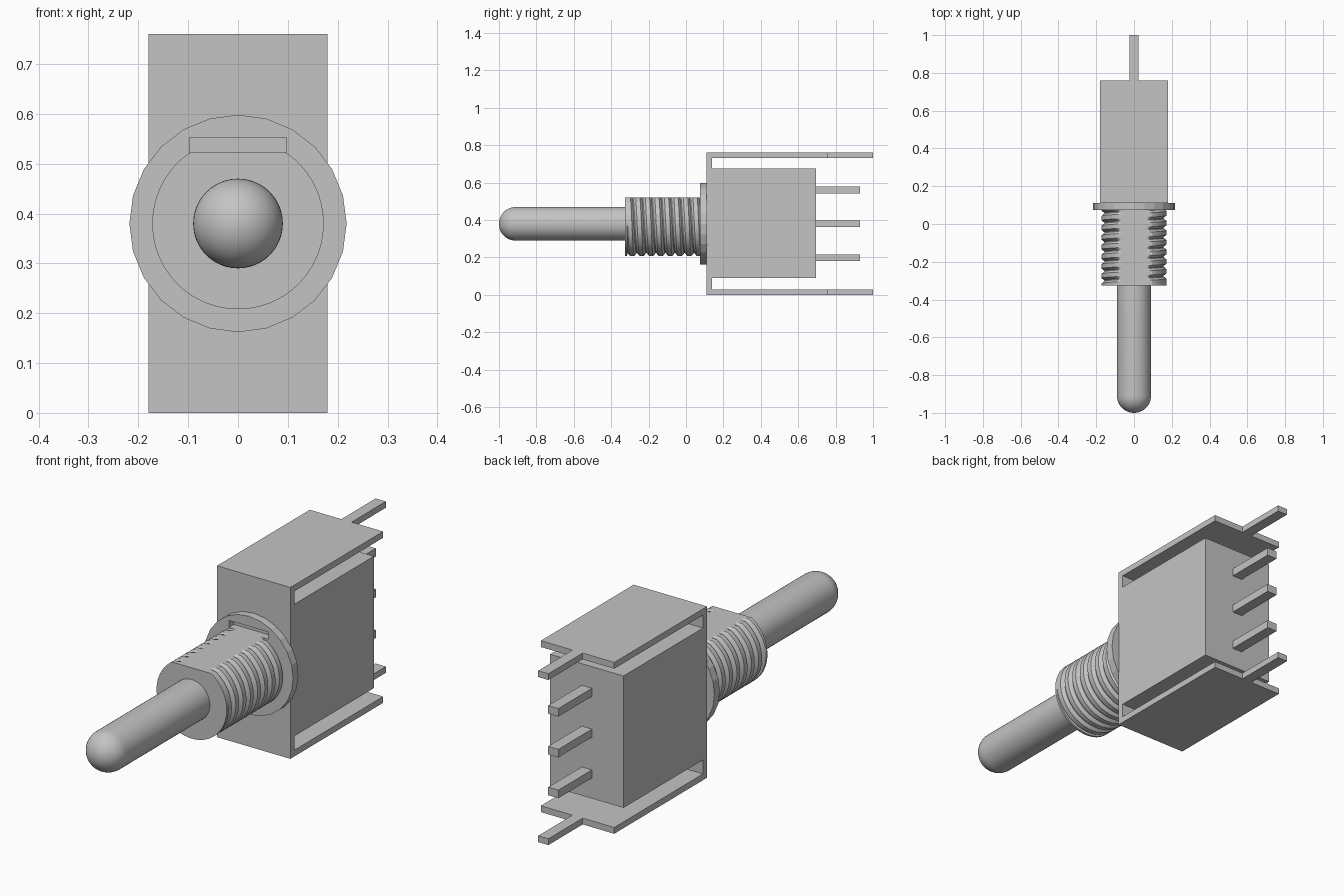
import bpy, bmesh, math
from mathutils import Matrix

if "Cube" in bpy.data.objects:
    bpy.data.objects.remove(bpy.data.objects["Cube"], do_unlink=True)

grey = bpy.data.materials.new("plain grey")
grey.use_nodes = True
COL = (0.55, 0.55, 0.55, 1)
grey.diffuse_color = COL
grey.node_tree.nodes["Principled BSDF"].inputs["Base Color"].default_value = COL

CZ = 0.38  # height of the lever axis


def finish(name, bm, smooth=None):
    bmesh.ops.remove_doubles(bm, verts=bm.verts, dist=1e-5)
    bmesh.ops.recalc_face_normals(bm, faces=bm.faces)
    me = bpy.data.meshes.new(name)
    bm.to_mesh(me)
    bm.free()
    me.materials.append(grey)
    ob = bpy.data.objects.new(name, me)
    bpy.context.collection.objects.link(ob)
    if smooth:
        bpy.ops.object.select_all(action='DESELECT')
        ob.select_set(True)
        bpy.context.view_layer.objects.active = ob
        bpy.ops.object.shade_smooth_by_angle(angle=math.radians(smooth))
    return ob


def box(name, x, y, z):
    bm = bmesh.new()
    size = [b - a for a, b in (x, y, z)]
    mid = [(a + b) / 2 for a, b in (x, y, z)]
    bmesh.ops.create_cube(bm, size=1, matrix=Matrix.Translation(mid) @ Matrix.Diagonal((*size, 1)))
    return finish(name, bm)


def lathe(name, profile, segs, smooth=None):
    """Revolve (radius, y) points around the lever axis."""
    bm = bmesh.new()
    vs = [bm.verts.new((r, y, CZ)) for r, y in profile]
    es = [bm.edges.new(p) for p in zip(vs, vs[1:])]
    bmesh.ops.spin(bm, geom=vs + es, cent=(0, 0, CZ), axis=(0, 1, 0),
                   angle=2 * math.pi, steps=segs)
    return finish(name, bm, smooth)


# Switch housing
box("housing", (-0.18, 0.18), (0.13, 0.695), (0.09, 0.675))

# C-shaped bracket, extruded across the width
W, T = 0.18, 0.028
outline = [(0.11, 0), (0.76, 0), (0.76, T), (0.138, T),
           (0.138, 0.76 - T), (0.76, 0.76 - T), (0.76, 0.76), (0.11, 0.76)]
bm = bmesh.new()
face = bm.faces.new([bm.verts.new((-W, y, z)) for y, z in outline])
ext = bmesh.ops.extrude_face_region(bm, geom=[face])
bmesh.ops.translate(bm, vec=(2 * W, 0, 0),
                    verts=[v for v in ext["geom"] if isinstance(v, bmesh.types.BMVert)])
finish("bracket", bm)

# Bracket tabs and contact pins
box("lower_bracket_tab", (-0.025, 0.025), (0.755, 1.0), (0, T))
box("upper_bracket_tab", (-0.025, 0.025), (0.755, 1.0), (0.76 - T, 0.76))
for label, z in (("lower", 0.199), ("middle", CZ), ("upper", 0.561)):
    box(label + "_contact_pin", (-0.025, 0.025), (0.69, 0.93), (z - 0.018, z + 0.018))

# Washer with a rectangular key slot
washer = lathe("washer", [(0, 0.075), (0.218, 0.075), (0.218, 0.112), (0, 0.112)], 24)
cutter = box("slot_cutter", (-0.097, 0.097), (0.05, 0.13), (0.522, 0.553))
cutter.hide_render = True
mod = washer.modifiers.new("slot", 'BOOLEAN')
mod.operation, mod.solver, mod.object = 'DIFFERENCE', 'EXACT', cutter
bpy.context.view_layer.objects.active = washer
bpy.ops.object.modifier_apply(modifier=mod.name)
bpy.data.objects.remove(cutter, do_unlink=True)

# Threaded bushing: helical groove with a flat on top
R, ROOT, FLAT, PITCH = 0.172, 0.157, 0.142, 0.051
Y0, Y1, SEGS = -0.325, 0.085, 96
PHASES = (0.0, 0.45, 0.68, 0.77)


def thread_radius(t):
    t %= 1.0
    if t < 0.45:
        return R
    if t < 0.68:
        return R + (ROOT - R) * (t - 0.45) / 0.23
    if t < 0.77:
        return ROOT
    return ROOT + (R - ROOT) * (t - 0.77) / 0.23


bm = bmesh.new()
columns = []
for i in range(SEGS + 1):
    turn = i / SEGS
    a = 2 * math.pi * turn
    rows = [(Y0, R), (Y0 + 0.010, R)]
    for k in range(-2, 11):
        for ph in PHASES:
            y = Y0 + PITCH * (k + ph + turn)
            y = min(max(y, Y0 + 0.012), Y1)
            rows.append((y, thread_radius((y - Y0) / PITCH - turn)))
    columns.append([bm.verts.new((r * math.sin(a), y, CZ + min(r * math.cos(a), FLAT)))
                    for y, r in rows])
for c, d in zip(columns, columns[1:]):
    for j in range(len(c) - 1):
        bm.faces.new((c[j], c[j + 1], d[j + 1], d[j]))
bmesh.ops.remove_doubles(bm, verts=bm.verts, dist=1e-5)
bmesh.ops.dissolve_degenerate(bm, edges=bm.edges, dist=1e-5)
bmesh.ops.holes_fill(bm, edges=[e for e in bm.edges if e.is_boundary], sides=0)
finish("threaded_bushing", bm, 20)

# Toggle lever with a round tip
LR = 0.09
tip = [(LR * math.sin(k * math.pi / 24), -1 + LR - LR * math.cos(k * math.pi / 24))
       for k in range(13)]
lathe("toggle_lever", tip + [(LR, -0.30), (0, -0.30)], 48, 35)
